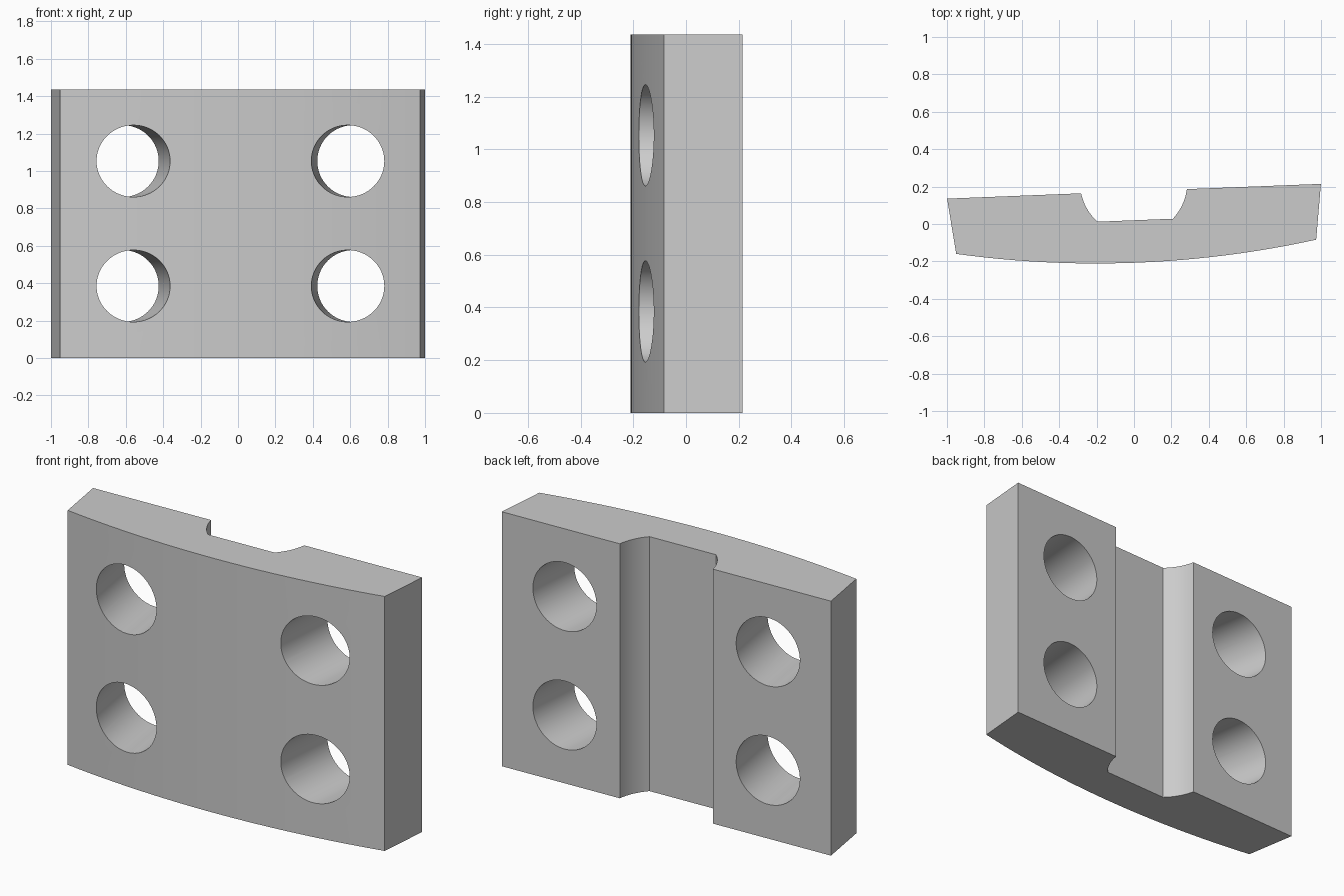
import bpy, bmesh
from math import radians, sin, cos, atan, atan2, sqrt
from mathutils import Matrix, Vector

cube = bpy.data.objects.get("Cube")
if cube:
    bpy.data.objects.remove(cube, do_unlink=True)

HEIGHT = 1.435
TILT = radians(2.26)      # the whole plate is turned slightly about z
FLARE = atan(0.126)       # end faces and bores fan outwards to the back
FRAME = Matrix.Translation((0, 0.175, 0)) @ Matrix.Rotation(TILT, 4, 'Z')


def arc(cx, cy, r, a0, a1, n):
    """Points along a circular arc, ends included."""
    angles = [a0 + (a1 - a0) * i / n for i in range(n + 1)]
    return [(cx + r * cos(a), cy + r * sin(a)) for a in angles]


def finish(bm, name):
    bmesh.ops.recalc_face_normals(bm, faces=bm.faces)
    mesh = bpy.data.meshes.new(name)
    bm.to_mesh(mesh)
    bm.free()
    obj = bpy.data.objects.new(name, mesh)
    bpy.context.collection.objects.link(obj)
    return obj


steel = bpy.data.materials.new("plain grey")
steel.use_nodes = True
grey = (0.6, 0.6, 0.6, 1)
steel.diffuse_color = grey
steel.node_tree.nodes["Principled BSDF"].inputs["Base Color"].default_value = grey

# Plate outline: curved front, flared ends, flat back with a round-sided groove
R, half, front = 5.5, 0.963, -0.382
sweep = atan2(half, sqrt(R * R - half * half))
down = radians(-90)
outline = arc(0, front + R, R, down - sweep, down + sweep, 24)
outline.append((1.0, 0))
groove_r, groove_y = 0.287, 0.049
rim, floor = radians(-9.8), radians(-45.3)
outline += arc(0, groove_y, groove_r, rim, floor, 12)
outline += arc(0, groove_y, groove_r, 2 * down - floor, 2 * down - rim, 12)
outline.append((-1.0, 0))

# Plate body
bm = bmesh.new()
base = bm.faces.new([bm.verts.new(FRAME @ Vector((x, y, 0))) for x, y in outline])
top = bmesh.ops.extrude_face_region(bm, geom=[base])["geom"]
bmesh.ops.translate(bm, vec=(0, 0, HEIGHT),
                    verts=[v for v in top if isinstance(v, bmesh.types.BMVert)])
plate = finish(bm, "clamp_plate")
plate.data.materials.append(steel)

# Four bolt bores, mirrored left and right
bm = bmesh.new()
for side in (-1, 1):
    for z in (0.385, 1.053):
        place = (FRAME @ Matrix.Translation((side * 0.5985, -0.1515, z))
                 @ Matrix.Rotation(-side * FLARE, 4, 'Z')
                 @ Matrix.Rotation(radians(90), 4, 'X'))
        bmesh.ops.create_cone(bm, cap_ends=True, segments=64, radius1=0.192,
                              radius2=0.192, depth=1.2, matrix=place)
cutter = finish(bm, "bolt_bore_cutter")
cutter.data.materials.append(steel)
cutter.hide_render = True

bores = plate.modifiers.new("bolt bores", 'BOOLEAN')
bores.operation = 'DIFFERENCE'
bores.solver = 'EXACT'
bores.object = cutter
bpy.ops.object.select_all(action='DESELECT')
bpy.context.view_layer.objects.active = plate
plate.select_set(True)
bpy.ops.object.modifier_apply(modifier=bores.name)
bpy.data.objects.remove(cutter, do_unlink=True)
bpy.ops.object.shade_smooth_by_angle(angle=radians(30))
